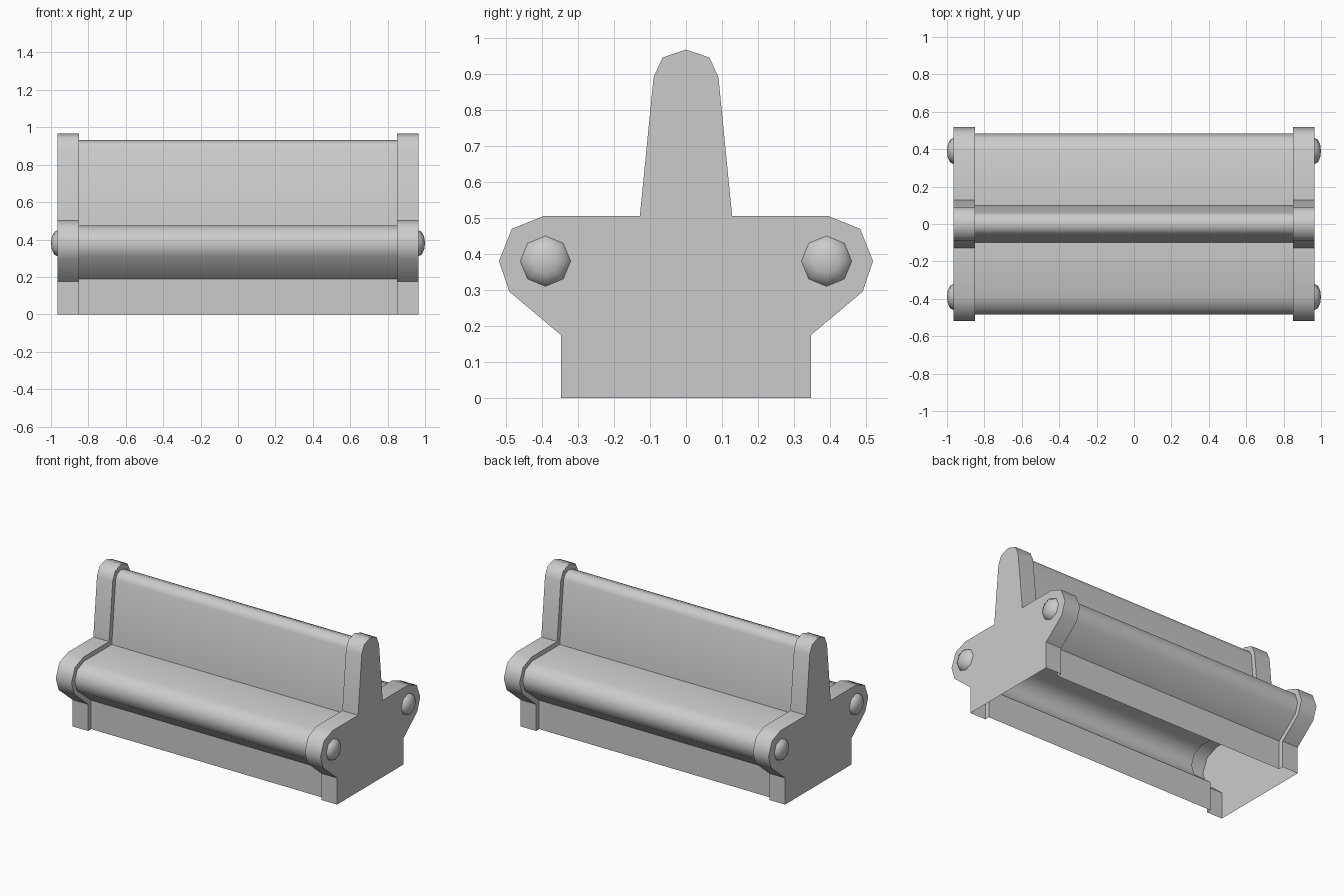
import bpy, bmesh, math
from mathutils import Matrix

if "Cube" in bpy.data.objects:
    bpy.data.objects.remove(bpy.data.objects["Cube"])

# Half cross-sections (y, z) from the top of the backrest down to the floor
END_HALF = [(0, .967), (.065, .945), (.09, .89), (.128, .505), (.395, .505),
            (.483, .47), (.519, .38), (.49, .295), (.347, .175), (.347, 0)]
SEAT_HALF = [(0, .932), (.043, .918), (.06, .885), (.10, .475), (.39, .475),
             (.46, .445), (.485, .38), (.463, .31), (.315, .19), (.315, 0)]


def full(half):
    return [(-y, z) for y, z in reversed(half[1:])] + half


def finish(name, bm):
    bmesh.ops.recalc_face_normals(bm, faces=bm.faces)
    mesh = bpy.data.meshes.new(name)
    bm.to_mesh(mesh)
    bm.free()
    ob = bpy.data.objects.new(name, mesh)
    bpy.context.collection.objects.link(ob)
    bpy.ops.object.select_all(action='DESELECT')
    ob.select_set(True)
    bpy.context.view_layer.objects.active = ob
    bpy.ops.object.shade_smooth_by_angle(angle=math.radians(49))
    return ob


# Bench shell: raised end panels stepping in to the seat, open underneath
bm = bmesh.new()
end, seat = full(END_HALF), full(SEAT_HALF)
stations = [(-.965, end), (-.85, end), (-.85, seat),
            (.85, seat), (.85, end), (.965, end)]
rings = [[bm.verts.new((x, y, z)) for y, z in prof] for x, prof in stations]
for a, b in zip(rings, rings[1:]):
    for i in range(len(a) - 1):
        bm.faces.new((a[i], a[i + 1], b[i + 1], b[i]))
bm.faces.new(rings[0])
bm.faces.new(rings[-1])
finish("double_bench", bm)

# Domed bolt heads on both end panels
for sx, side in ((-1, "left"), (1, "right")):
    for sy, face in ((-1, "front"), (1, "back")):
        bm = bmesh.new()
        bmesh.ops.create_uvsphere(bm, u_segments=8, v_segments=6, radius=1)
        bmesh.ops.delete(bm, geom=[v for v in bm.verts if v.co.z < -.01],
                         context='VERTS')
        bm.transform(Matrix.Translation((sx * .965, sy * .39, .38))
                     @ Matrix.Diagonal((.035, .07, .07, 1))
                     @ Matrix.Rotation(sx * math.pi / 2, 4, 'Y'))
        finish(f"bolt_{side}_{face}", bm)
